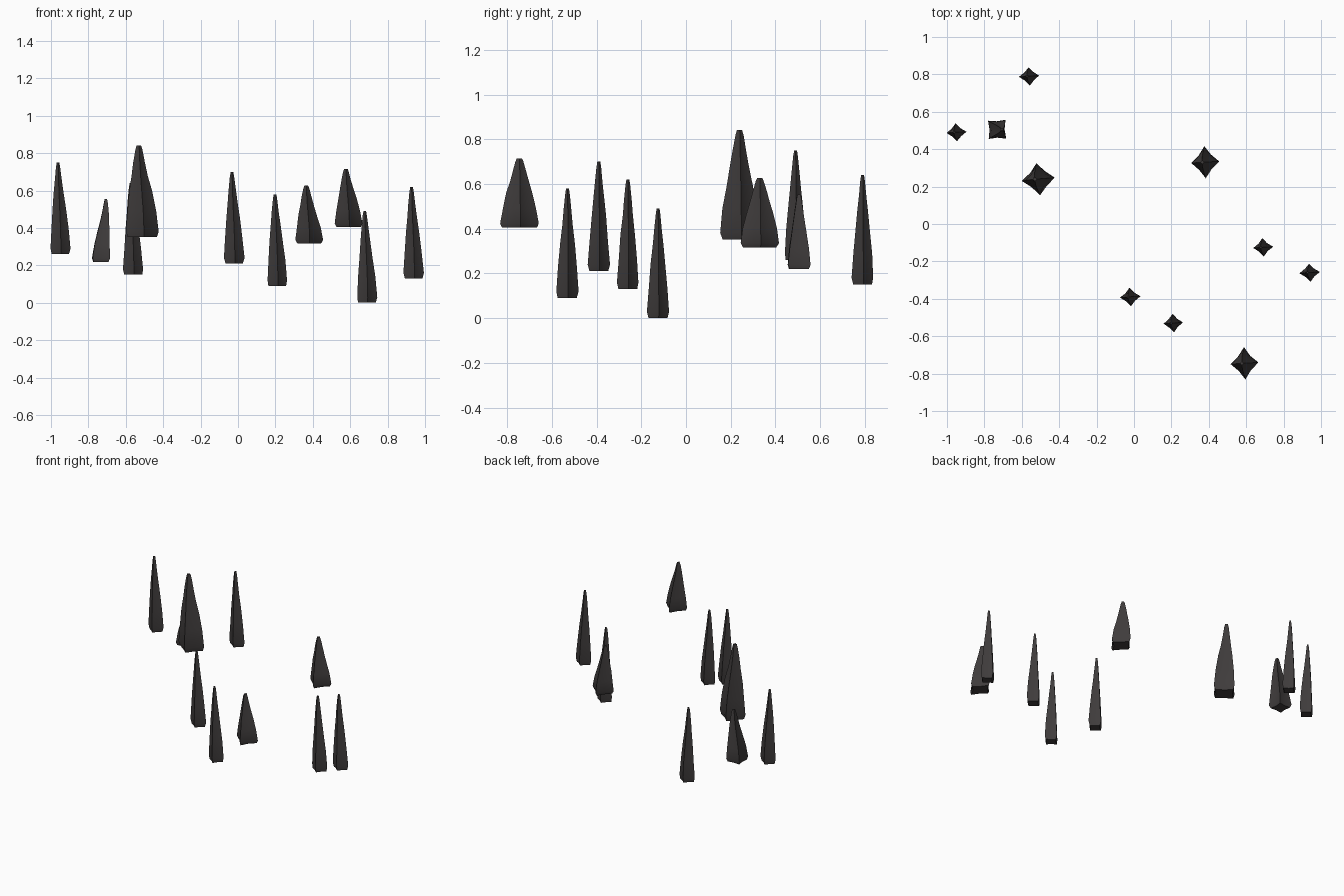
import bpy, bmesh, math, random
from mathutils import Vector

if "Cube" in bpy.data.objects:
    bpy.data.objects.remove(bpy.data.objects["Cube"])

random.seed(4)

# One dark stone colour for every spike
stone = bpy.data.materials.new("dark stone")
stone.use_nodes = True
colour = (0.05, 0.045, 0.045, 1)
stone.diffuse_color = colour
bsdf = stone.node_tree.nodes["Principled BSDF"]
bsdf.inputs["Base Color"].default_value = colour
bsdf.inputs["Roughness"].default_value = 0.9

# Silhouette shared by all spikes: height fraction and width fraction
PROFILE = [(0, .88), (.06, 1), (.28, .85), (.5, .66), (.67, .48), (.81, .35), (.95, .21), (1, .13)]


def make_outline(reach_x, reach_y, turn):
    """Four-cornered section with slightly hollow sides."""
    corners = []
    for quarter in range(4):
        angle = math.radians(turn) + quarter * math.pi / 2
        corners.append(Vector((reach_x * math.cos(angle), reach_y * math.sin(angle))))
    outline = []
    for index, corner in enumerate(corners):
        following = corners[(index + 1) % len(corners)]
        outline.extend([corner, (corner + following) * 0.44])
    return outline


def make_ring(bm, outline, centre, scale):
    """Ring of vertices with a little hand-carved unevenness."""
    ring = []
    for point in outline:
        spread = point * scale * random.uniform(0.96, 1.03)
        ring.append(bm.verts.new(centre + spread.to_3d()))
    return ring


def make_spike(name, location, height, reach_x, reach_y, turn, lean):
    outline = make_outline(reach_x, reach_y, turn)
    base = Vector(location)
    bm = bmesh.new()
    rings = []
    for rise, scale in PROFILE:
        # The tip leans sideways, easing in from an upright base
        sway = lean * math.sin(rise * math.pi / 2) ** 2
        centre = base + Vector((sway, 0, height * rise))
        rings.append(make_ring(bm, outline, centre, scale))

    # Sides, base and blunt tip
    for lower, upper in zip(rings, rings[1:]):
        for index in range(len(outline)):
            following = (index + 1) % len(outline)
            bm.faces.new((lower[index], lower[following], upper[following], upper[index]))
    bm.faces.new(list(reversed(rings[0])))
    bm.faces.new(rings[-1])

    mesh = bpy.data.meshes.new(name)
    bm.to_mesh(mesh)
    bm.free()
    mesh.materials.append(stone)
    spike = bpy.data.objects.new(name, mesh)
    bpy.context.collection.objects.link(spike)
    bpy.ops.object.select_all(action="DESELECT")
    bpy.context.view_layer.objects.active = spike
    spike.select_set(True)
    bpy.ops.object.shade_smooth_by_angle(angle=math.radians(35))


# Slim spikes
slim_places = [(-.95, .49, .26), (-.56, .79, .15), (-.02, -.39, .21),
               (.21, -.53, .09), (.69, -.125, 0), (.94, -.26, .13)]
for number, place in enumerate(slim_places, start=1):
    make_spike(f"slim_spike_{number}", place, height=.49,
               reach_x=.054, reach_y=.049, turn=4, lean=-.012)

# Squat spikes
for side, place in {"back": (.38, .33, .317), "front": (.592, -.745, .405)}.items():
    make_spike(f"squat_spike_{side}", place, height=.31,
               reach_x=.074, reach_y=.088, turn=3, lean=-.015)

# Tall broad spike and square spike
make_spike("tall_spike", (-.512, .239, .352), height=.49,
           reach_x=.092, reach_y=.088, turn=6, lean=-.018)
make_spike("square_spike", (-.733, .505, .219), height=.335,
           reach_x=.066, reach_y=.07, turn=47, lean=.027)
